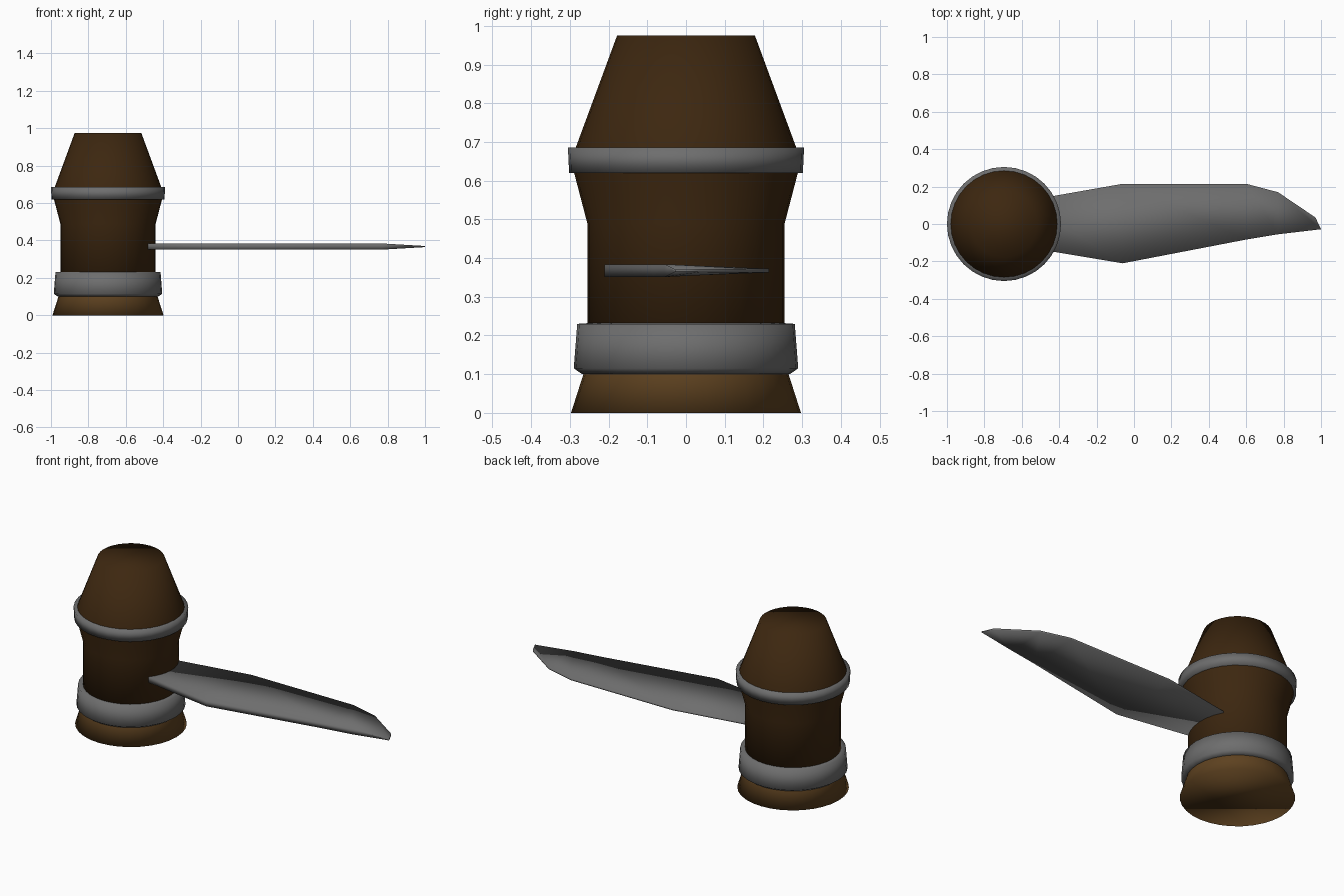
import bpy, bmesh, math

if "Cube" in bpy.data.objects:
    bpy.data.objects.remove(bpy.data.objects["Cube"])

AXIS_X = -0.695


def material(name, color):
    m = bpy.data.materials.new(name)
    m.diffuse_color = (*color, 1)
    m.use_nodes = True
    m.node_tree.nodes["Principled BSDF"].inputs["Base Color"].default_value = m.diffuse_color
    return m


DARK_WOOD = material("dark wood", (0.046, 0.020, 0.005))
LIGHT_WOOD = material("light wood", (0.11, 0.053, 0.014))
STEEL = material("steel", (0.155, 0.155, 0.155))


def finish(name, bm, mat):
    bmesh.ops.recalc_face_normals(bm, faces=bm.faces)
    for f in bm.faces:
        f.smooth = True
    me = bpy.data.meshes.new(name)
    bm.to_mesh(me)
    bm.free()
    me.materials.append(mat)
    ob = bpy.data.objects.new(name, me)
    bpy.context.collection.objects.link(ob)
    return ob


def lathe(name, profile, mat, sides=32):
    """Turn a (radius, z) profile round the handle axis and cap both ends."""
    bm = bmesh.new()
    rings = [[bm.verts.new((AXIS_X + r * math.cos(2 * math.pi * i / sides),
                            r * math.sin(2 * math.pi * i / sides), z))
              for i in range(sides)] for r, z in profile]
    for a, b in zip(rings, rings[1:]):
        for i in range(sides):
            j = (i + 1) % sides
            bm.faces.new((a[i], a[j], b[j], b[i]))
    bm.faces.new(rings[0])
    bm.faces.new(rings[-1])
    return finish(name, bm, mat)


# Turned wooden body, flared foot and two metal bands
lathe("base", [(0.297, 0), (0.265, 0.10), (0.262, 0.12)], LIGHT_WOOD)
lathe("grip", [(0.255, 0.11), (0.255, 0.49), (0.289, 0.62), (0.291, 0.65)], DARK_WOOD)
lathe("upper_cone", [(0.291, 0.65), (0.285, 0.685), (0.178, 0.975)], DARK_WOOD)
lathe("lower_band", [(0.25, 0.10), (0.268, 0.10), (0.29, 0.115),
                     (0.281, 0.23), (0.25, 0.232)], STEEL)
lathe("upper_band", [(0.27, 0.62), (0.302, 0.62), (0.305, 0.685), (0.27, 0.685)], STEEL)

# Blade: wedge sections (x, spine y, edge y, spine half thickness, edge half thickness)
sections = [(-0.60, -0.12, 0.12, 0.0165, 0.005),
            (-0.06, -0.21, 0.215, 0.0165, 0.005),
            (0.60, -0.083, 0.215, 0.0165, 0.005),
            (0.77, -0.055, 0.17, 0.0165, 0.005),
            (0.97, -0.031, 0.035, 0.004, 0.004)]
Z = 0.3675
bm = bmesh.new()
loops = [[bm.verts.new(p) for p in ((x, s, Z - h), (x, e, Z - t), (x, e, Z + t), (x, s, Z + h))]
         for x, s, e, h, t in sections]
for v, z in ((loops[-1][0], Z - 0.003), (loops[-1][3], Z + 0.003)):
    v.co = (1.0, -0.028, z)  # slanted tip
for a, b in zip(loops, loops[1:]):
    for i in range(4):
        j = (i + 1) % 4
        bm.faces.new((a[i], a[j], b[j], b[i]))
bm.faces.new(loops[0])
bm.faces.new(loops[-1])
finish("blade", bm, STEEL)
